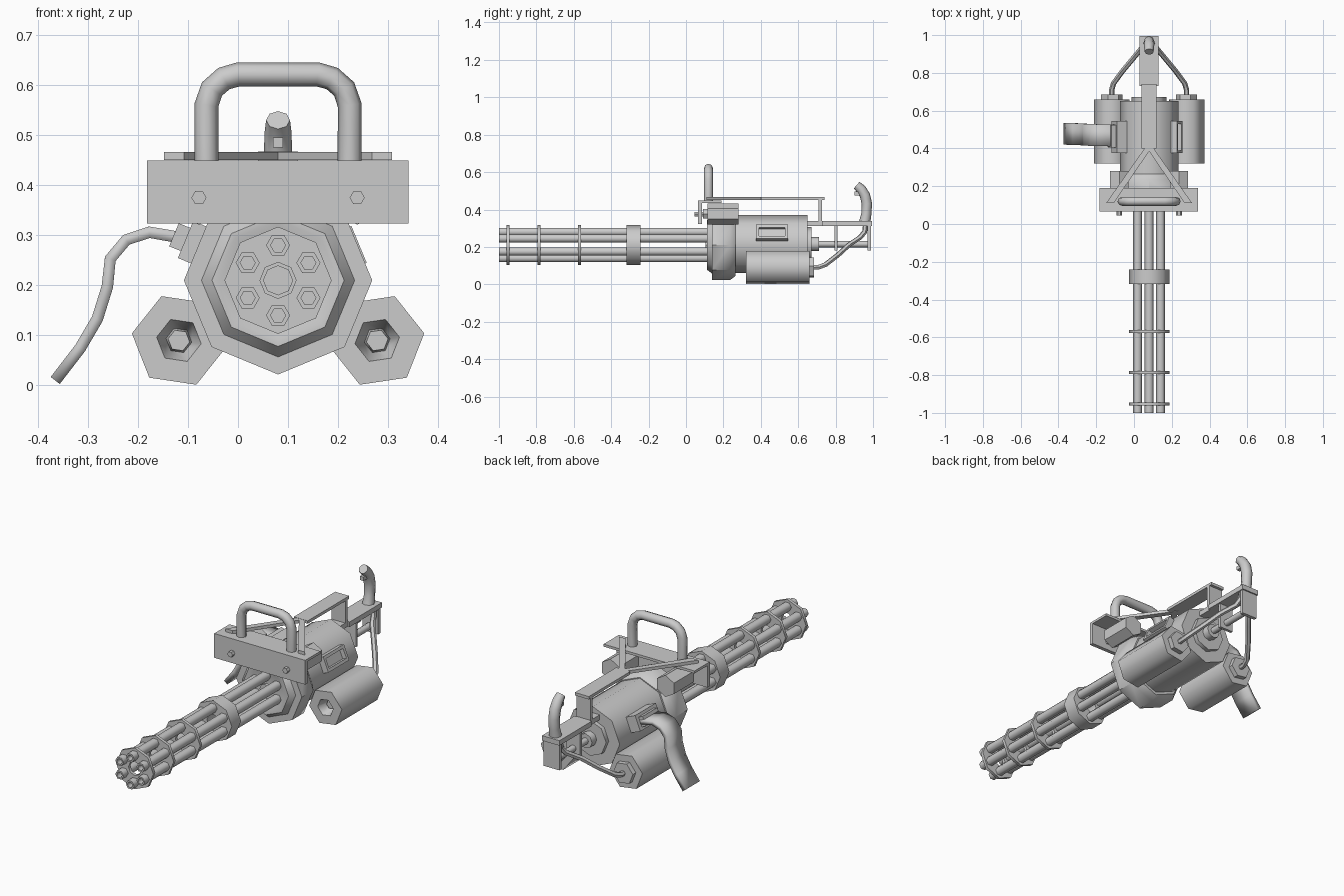
import bpy, bmesh, math
from mathutils import Vector, Matrix

if "Cube" in bpy.data.objects:
    bpy.data.objects.remove(bpy.data.objects["Cube"])

CX, CZ = 0.08, 0.21   # main barrel axis


def finish(name, bm, angle=None):
    bmesh.ops.remove_doubles(bm, verts=bm.verts, dist=1e-5)
    bmesh.ops.recalc_face_normals(bm, faces=bm.faces)
    me = bpy.data.meshes.new(name)
    bm.to_mesh(me)
    bm.free()
    ob = bpy.data.objects.new(name, me)
    bpy.context.collection.objects.link(ob)
    if angle:
        smooth(ob, angle)
    return ob


def smooth(ob, angle):
    bpy.ops.object.select_all(action='DESELECT')
    ob.select_set(True)
    bpy.context.view_layer.objects.active = ob
    bpy.ops.object.shade_smooth_by_angle(angle=math.radians(angle))


def lathe(name, profile, sides=8, rot=0, cx=CX, cz=CZ, angle=50):
    """Spin (radius, y) points about an axis parallel to y."""
    bm = bmesh.new()
    rings = []
    for r, y in profile:
        if r == 0:
            rings.append([bm.verts.new((cx, y, cz))] * sides)
        else:
            rings.append([bm.verts.new((cx + r * math.cos(a), y, cz + r * math.sin(a)))
                          for a in (math.radians(rot) + i * math.tau / sides for i in range(sides))])
    for p, q in zip(rings, rings[1:]):
        for i in range(sides):
            j = (i + 1) % sides
            quad = list(dict.fromkeys([p[i], p[j], q[j], q[i]]))
            bm.faces.new(quad)
    return finish(name, bm, angle)


def rod(name, r, y0, y1, sides=8, rot=0, cx=CX, cz=CZ):
    return lathe(name, [(0, y0), (r, y0), (r, y1), (0, y1)], sides, rot, cx, cz)


def box(name, x, y, z, turn=None):
    """Box from (min, max) pairs; turn = (angle, pivot) about the y axis."""
    bm = bmesh.new()
    c = Vector([(a + b) / 2 for a, b in (x, y, z)])
    s = [b - a for a, b in (x, y, z)]
    bmesh.ops.create_cube(bm, size=1, matrix=Matrix.Translation(c) @ Matrix.Diagonal((*s, 1)))
    if turn:
        bmesh.ops.rotate(bm, cent=turn[1], verts=bm.verts, matrix=Matrix.Rotation(math.radians(turn[0]), 3, 'Y'))
    return finish(name, bm)


def slab(name, outline, z0, z1):
    """Extrude an (x, y) outline upwards."""
    bm = bmesh.new()
    f = bm.faces.new([bm.verts.new((x, y, z0)) for x, y in outline])
    new = bmesh.ops.extrude_face_region(bm, geom=[f])['geom']
    bmesh.ops.translate(bm, vec=(0, 0, z1 - z0), verts=[v for v in new if isinstance(v, bmesh.types.BMVert)])
    return finish(name, bm)


def tube(name, pts, r, res=2, radii=None):
    cu = bpy.data.curves.new(name, 'CURVE')
    cu.dimensions = '3D'
    cu.bevel_depth, cu.bevel_resolution, cu.use_fill_caps = r, res, True
    sp = cu.splines.new('POLY')
    sp.points.add(len(pts) - 1)
    for i, p in enumerate(pts):
        sp.points[i].co = (*p, 1)
        sp.points[i].radius = radii[i] if radii else 1
    ob = bpy.data.objects.new(name, cu)
    bpy.context.collection.objects.link(ob)
    bpy.ops.object.select_all(action='DESELECT')
    ob.select_set(True)
    bpy.context.view_layer.objects.active = ob
    bpy.ops.object.convert(target='MESH')
    ob = bpy.context.object
    smooth(ob, 50)
    return ob


# Barrel cluster
for i in range(6):
    a = math.radians(90 + 60 * i)
    lathe(f"barrel_{i}", [(0, -0.88), (0.015, -0.88), (0.015, -1), (0.024, -1), (0.024, 0.13)],
          6, 0, CX + 0.07 * math.cos(a), CZ + 0.07 * math.sin(a), 65)

# Barrel clamps and the wide collar
for i, (y, t) in enumerate([(-0.953, 0.008), (-0.786, 0.008), (-0.569, 0.008), (-0.28, 0.038)]):
    lathe(f"barrel_clamp_{i}", [(0.036, y - t), (0.107, y - t), (0.107, y + t), (0.036, y + t), (0.036, y - t)])

# Hub, main body and rear boss
lathe("hub", [(0, 0.105), (0.03, 0.105), (0.03, 0.12), (0.1, 0.12), (0.12, 0.112), (0.132, 0.112), (0.153, 0.14),
              (0.188, 0.14), (0.188, 0.235), (0.165, 0.265), (0, 0.265)], angle=40)
rod("body", 0.155, 0.26, 0.65, cz=0.215)
rod("body_rear_cap", 0.092, 0.64, 0.672, cz=0.215)
rod("rear_boss", 0.038, 0.67, 0.71, cz=0.215)
rod("rear_shaft", 0.017, 0.7, 0.98, cz=0.215)

# Mirrored parts: tanks, hoses, ports, bracket motors, support arms
for s, side in ((-1, "left"), (1, "right")):
    X = lambda d: CX + s * d
    tx = X(0.198)
    lathe(f"{side}_tank", [(0, 0.36), (0.022, 0.36), (0.026, 0.38), (0.045, 0.32), (0.095, 0.32), (0.095, 0.66),
                           (0, 0.66)], 6, 8.5 * s, tx, 0.09, 65)
    rod(f"{side}_tank_cap", 0.057, 0.65, 0.685, 6, 8.5 * s, tx, 0.09)
    tube(f"{side}_hose", [(tx, 0.67, 0.09), (tx, 0.71, 0.092), (X(0.188), 0.745, 0.105), (X(0.14), 0.81, 0.155),
                          (X(0.09), 0.87, 0.21), (X(0.04), 0.93, 0.25), (X(0.03), 0.955, 0.28),
                          (X(0.028), 0.96, 0.32)], 0.014, 1)

    # Side port: a frame lying on the upper body facet
    piv = (CX, 0, 0.215)
    turn = (-22.5 * s, piv)

    def port(part, r0, r1, y, z):
        box(f"{side}_port_{part}", sorted((X(r0), X(r1))), y, z, turn)
    port("base", 0.13, 0.152, (0.375, 0.545), (0.175, 0.255))
    port("upper_rim", 0.14, 0.175, (0.375, 0.545), (0.24, 0.255))
    port("lower_rim", 0.14, 0.175, (0.375, 0.545), (0.175, 0.19))
    port("front_rim", 0.14, 0.175, (0.375, 0.39), (0.175, 0.255))
    port("back_rim", 0.14, 0.175, (0.53, 0.545), (0.175, 0.255))
    if s < 0:
        port("feed_block", 0.14, 0.2, (0.375, 0.545), (0.175, 0.255))
        port("feed_neck", 0.19, 0.225, (0.405, 0.525), (0.19, 0.24))

    # Bracket motors with bolts
    mx = X(0.158)
    rod(f"{side}_motor", 0.056, 0.115, 0.28, 6, 30, mx, 0.377)
    rod(f"{side}_motor_nut", 0.03, 0.09, 0.12, 6, 0, mx, 0.377)
    rod(f"{side}_bolt", 0.015, 0.045, 0.1, 6, 0, mx, 0.375)

    # Support arm of the A-frame
    slab(f"{side}_support_arm", [(X(0.228), 0.11), (X(0.188), 0.11), (X(0), 0.385), (X(0), 0.435)], 0.45, 0.466)

# Ammunition feed belt
path = [(-0.095, 0.288), (-0.125, 0.297), (-0.177, 0.306), (-0.223, 0.291), (-0.255, 0.253), (-0.261, 0.197),
        (-0.281, 0.133), (-0.315, 0.075), (-0.365, 0.01)]
bm = bmesh.new()
rows = [[bm.verts.new((x, y + 0.01 * i / 8, z)) for y in (0.41, 0.525)] for i, (x, z) in enumerate(path)]
for p, q in zip(rows, rows[1:]):
    bm.faces.new((p[0], p[1], q[1], q[0]))
belt = finish("feed_belt", bm, 40)
m = belt.modifiers.new("thickness", 'SOLIDIFY')
m.thickness, m.offset = 0.023, 0

# Front bracket channel
box("bracket_front", (-0.182, 0.34), (0.065, 0.085), (0.323, 0.448))
box("bracket_top", (-0.182, 0.34), (0.065, 0.19), (0.436, 0.449))

# Carry handle
tube("carry_handle", [(CX + dx, 0.12, z) for dx, z in
     [(-0.143, 0.44), (-0.143, 0.56), (-0.132, 0.592), (-0.108, 0.613), (-0.08, 0.621),
      (0.08, 0.621), (0.108, 0.613), (0.132, 0.592), (0.143, 0.56), (0.143, 0.44)]], 0.024, 2)

# Top rail and rear mount
box("top_rail", (0.04, 0.12), (0.4, 0.74), (0.452, 0.467))
box("rail_post", (0.04, 0.12), (0.708, 0.726), (0.33, 0.455))
box("rear_beam", (0.04, 0.12), (0.64, 0.76), (0.312, 0.338))
box("rear_mount", (0.03, 0.13), (0.73, 0.995), (0.312, 0.338))
box("mount_front_plate", (0.04, 0.12), (0.795, 0.81), (0.18, 0.32))
box("mount_back_plate", (0.035, 0.125), (0.97, 0.988), (0.18, 0.32))

# Rear grip with thumb button
tube("rear_grip", [(CX, 0.955, 0.33), (CX, 0.965, 0.38), (CX, 0.967, 0.43), (CX, 0.957, 0.475),
                   (CX, 0.937, 0.508), (CX, 0.912, 0.53)], 0.028, 2, [1.1, 0.95, 1, 1, 0.95, 0.85])
box("grip_button", (0.07, 0.09), (0.9, 0.935), (0.475, 0.495))
